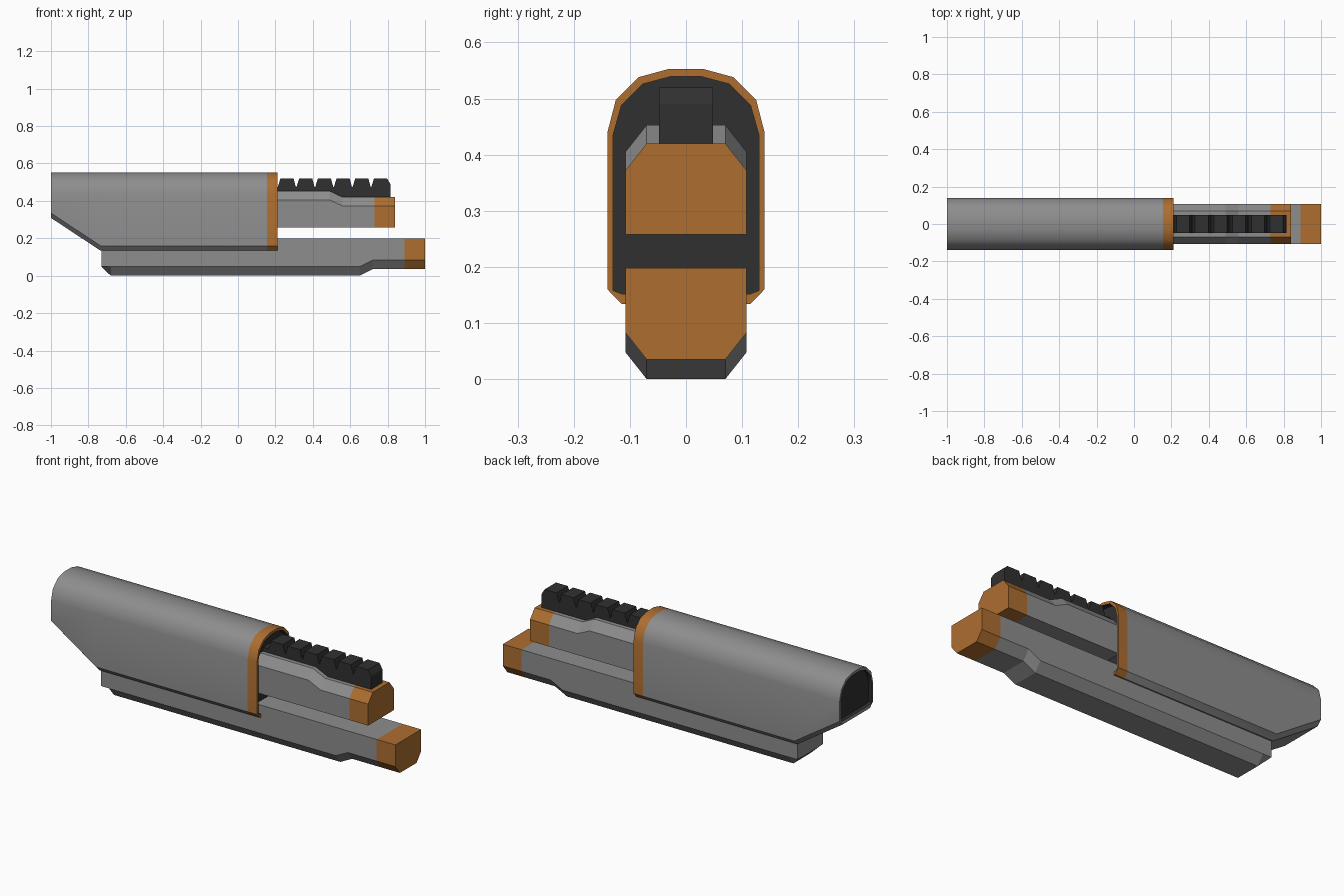
import bpy, bmesh, math

if "Cube" in bpy.data.objects:
    bpy.data.objects.remove(bpy.data.objects["Cube"])


def make_mat(name, rgb):
    m = bpy.data.materials.new(name)
    m.diffuse_color = (*rgb, 1)
    m.use_nodes = True
    m.node_tree.nodes["Principled BSDF"].inputs["Base Color"].default_value = m.diffuse_color
    return m


grey = make_mat("grey", (0.27, 0.27, 0.27))
orange = make_mat("orange", (0.42, 0.155, 0.03))
dark = make_mat("dark", (0.03, 0.03, 0.03))


def section(x, half):
    """Mirror a top-to-bottom (y, z) half profile into a closed loop at x."""
    return [(x, y, z) for y, z in half] + [(x, -y, z) for y, z in reversed(half)]


def loft(name, sections, mats, band_mats, smooth=None):
    """Skin the sections; band_mats = start cap, each band, end cap."""
    bm = bmesh.new()
    rings = [[bm.verts.new(p) for p in s] for s in sections]
    n = len(rings[0])
    bm.faces.new(rings[0]).material_index = band_mats[0]
    for a, b, mi in zip(rings, rings[1:], band_mats[1:]):
        for i in range(n):
            j = (i + 1) % n
            bm.faces.new((a[i], a[j], b[j], b[i])).material_index = mi
    bm.faces.new(rings[-1]).material_index = band_mats[-1]
    bmesh.ops.recalc_face_normals(bm, faces=bm.faces)
    me = bpy.data.meshes.new(name)
    bm.to_mesh(me)
    bm.free()
    for m in mats:
        me.materials.append(m)
    ob = bpy.data.objects.new(name, me)
    bpy.context.collection.objects.link(ob)
    if smooth:
        bpy.ops.object.select_all(action='DESELECT')
        ob.select_set(True)
        bpy.context.view_layer.objects.active = ob
        bpy.ops.object.shade_smooth_by_angle(angle=math.radians(smooth))
    return ob


# Rounded outer shell with orange front rim and shallow dark recesses
def outer(x, lift=0):
    return section(x, [(0.03, 0.553), (0.085, 0.538), (0.125, 0.498), (0.14, 0.44),
                       (0.14, 0.16 + lift), (0.115, 0.134 + lift)])


def inner(x, lift=0):
    return section(x, [(0.028, 0.539), (0.077, 0.526), (0.115, 0.488), (0.13, 0.435),
                       (0.13, 0.158 + lift), (0.115, 0.152 + lift)])


loft("shell",
     [inner(-0.98, 0.175), inner(-1, 0.175), outer(-1, 0.175), outer(-0.735),
      outer(0.155), outer(0.21), inner(0.21), inner(0.18)],
     [grey, orange, dark], [2, 2, 0, 0, 0, 1, 1, 2, 2], smooth=32)


# Upper bar: chamfered top that steps down towards the orange tip
def upper(x, top):
    return section(x, [(0.07, top), (0.108, top - 0.048), (0.108, 0.258)])


loft("upper_bar",
     [upper(0.17, 0.453), upper(0.49, 0.453), upper(0.56, 0.42),
      upper(0.73, 0.42), upper(0.84, 0.42)],
     [grey, orange], [0, 0, 0, 0, 1, 1])


# Lower bar: chamfered underside that steps up towards the orange tip
def lower(x, bottom, chamfer=0.048):
    return section(x, [(0.108, 0.198), (0.108, bottom + chamfer), (0.07, bottom)])


loft("lower_bar",
     [lower(-0.73, 0.047, 0.002), lower(-0.68, 0), lower(0.65, 0), lower(0.72, 0.035),
      lower(0.89, 0.035), lower(1.0, 0.035)],
     [grey, orange], [0, 0, 0, 0, 0, 1, 1])

# Toothed top rail
outline = [(0.17, 0.475)]
for i in range(6):
    x = 0.213 + 0.1 * i
    outline += [(x, 0.475), (x + 0.014, 0.52), (x + 0.084, 0.52), (x + 0.096, 0.475)]
outline[-1] = (0.815, 0.49)
outline += [(0.815, 0.41), (0.56, 0.41), (0.49, 0.44), (0.17, 0.44)]
loft("rail", [[(x, y, z) for x, z in outline] for y in (-0.048, 0.048)],
     [dark], [0, 0, 0])
